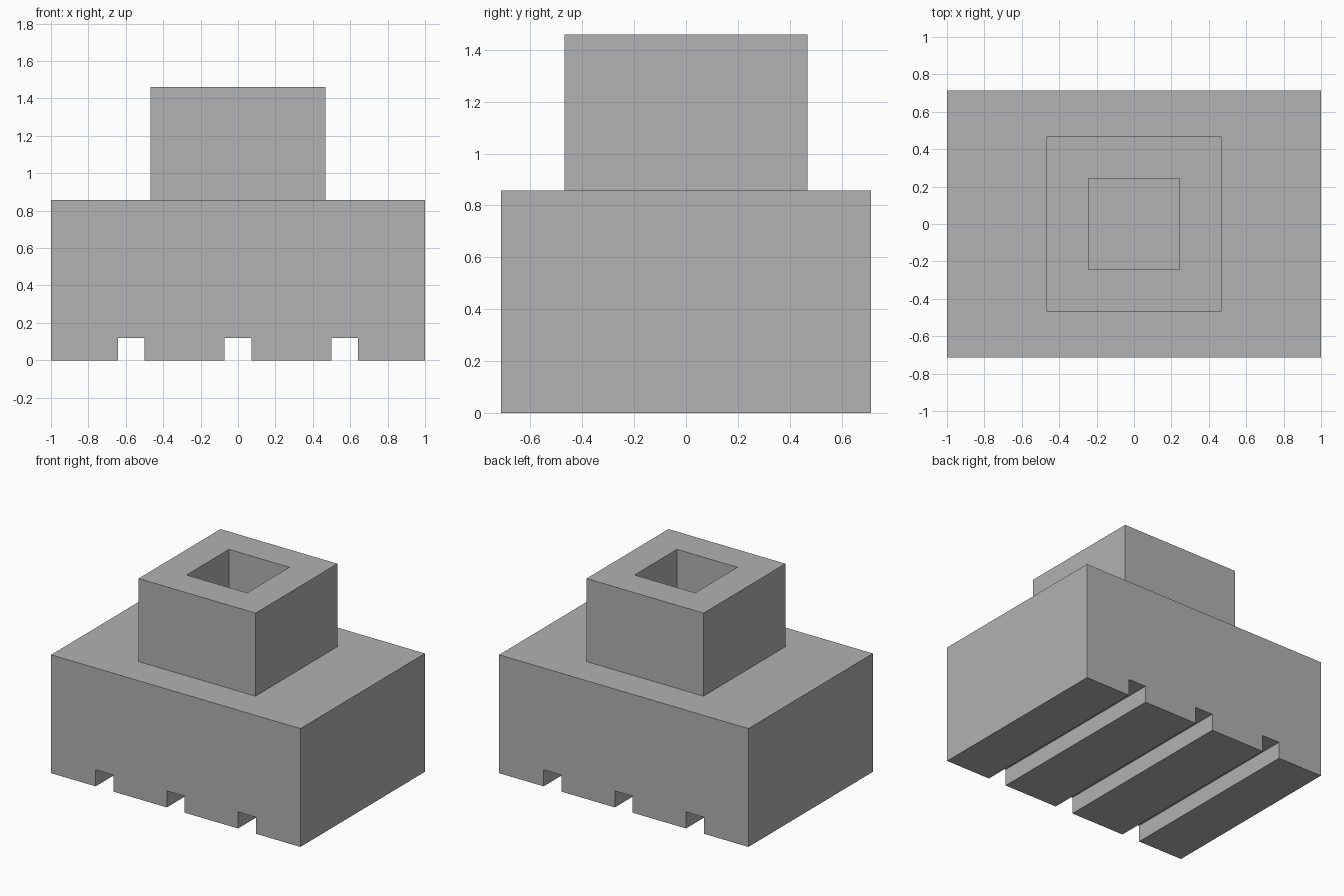
import bpy
import bmesh

old = bpy.data.objects.get("Cube")
if old:
    bpy.data.objects.remove(old, do_unlink=True)

grey = bpy.data.materials.new("plain grey")
grey.use_nodes = True
colour = (0.445, 0.445, 0.445, 1)
grey.diffuse_color = colour
grey.node_tree.nodes["Principled BSDF"].inputs["Base Color"].default_value = colour


def finish(name, bm):
    bmesh.ops.recalc_face_normals(bm, faces=bm.faces)
    mesh = bpy.data.meshes.new(name)
    bm.to_mesh(mesh)
    bm.free()
    mesh.materials.append(grey)
    obj = bpy.data.objects.new(name, mesh)
    bpy.context.collection.objects.link(obj)
    return obj


HALF_DEPTH, BODY_TOP, TOP = 0.713, 0.858, 1.46
GROOVE_HALF, GROOVE_TOP = 0.0715, 0.12

# Body: front outline with three grooves, extruded from front to back
outline = [(-1, BODY_TOP), (-1, 0)]
for x in (-0.571, 0, 0.571):
    left, right = x - GROOVE_HALF, x + GROOVE_HALF
    outline += [(left, 0), (left, GROOVE_TOP), (right, GROOVE_TOP), (right, 0)]
outline += [(1, 0), (1, BODY_TOP)]

bm = bmesh.new()
front = bm.faces.new([bm.verts.new((x, -HALF_DEPTH, z)) for x, z in outline])
extruded = bmesh.ops.extrude_face_region(bm, geom=[front], use_keep_orig=True)
back = [v for v in extruded["geom"] if isinstance(v, bmesh.types.BMVert)]
bmesh.ops.translate(bm, verts=back, vec=(0, 2 * HALF_DEPTH, 0))
finish("grooved_body", bm)

# Collar: square tube standing on the body, with an open socket
OUTER, INNER = 0.469, 0.243
bm = bmesh.new()


def ring(half, z):
    corners = ((-1, -1), (1, -1), (1, 1), (-1, 1))
    return [bm.verts.new((half * x, half * y, z)) for x, y in corners]


rings = [ring(OUTER, BODY_TOP), ring(OUTER, TOP), ring(INNER, TOP), ring(INNER, BODY_TOP)]
for a, b in zip(rings, rings[1:] + rings[:1]):
    for i in range(4):
        j = (i + 1) % 4
        bm.faces.new((a[i], a[j], b[j], b[i]))
finish("socket_collar", bm)
